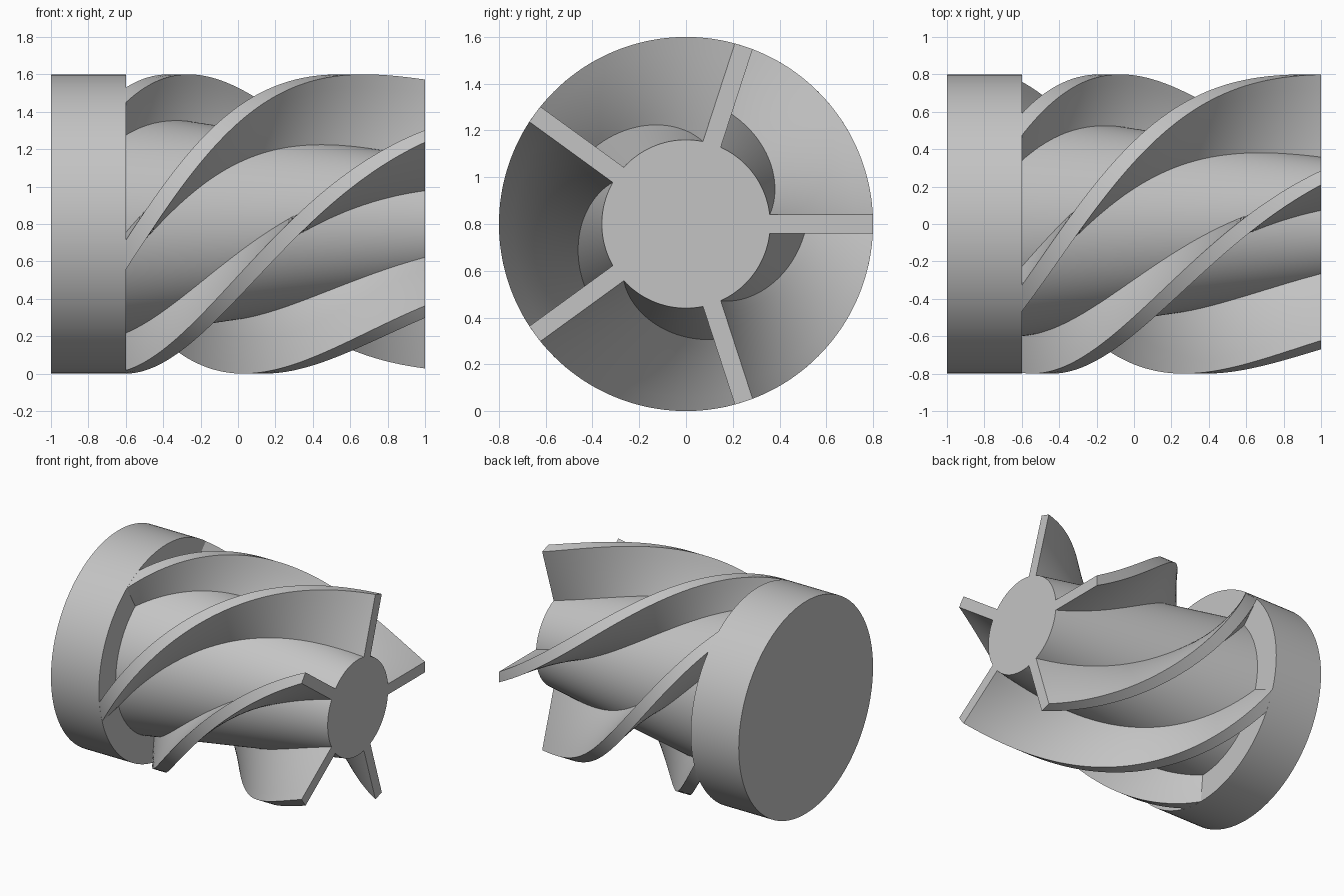
import bpy
import bmesh
from math import sin, cos, pi, radians, sqrt

RADIUS = 0.8          # outer radius of collar and blades
X_TIP, X_BASE = 1.0, -0.6
CORE_TIP, CORE_BASE = 0.36, 0.6
BLADES = 5
STEPS = 80            # slices along each blade
RADIAL = 6            # divisions from core to blade edge

cube = bpy.data.objects.get("Cube")
if cube:
    bpy.data.objects.remove(cube, do_unlink=True)

steel = bpy.data.materials.new("grey_steel")
steel.use_nodes = True
GREY = (0.55, 0.55, 0.55, 1)
steel.diffuse_color = GREY
steel.node_tree.nodes["Principled BSDF"].inputs["Base Color"].default_value = GREY


def loft(name, rings):
    """Skin a list of closed rings and cap both ends."""
    bm = bmesh.new()
    loops = [[bm.verts.new(p) for p in ring] for ring in rings]
    for a, b in zip(loops, loops[1:]):
        for i in range(len(a)):
            j = (i + 1) % len(a)
            bm.faces.new((a[i], a[j], b[j], b[i]))
    bm.faces.new(loops[0])
    bm.faces.new(loops[-1])
    bmesh.ops.recalc_face_normals(bm, faces=bm.faces)
    mesh = bpy.data.meshes.new(name)
    bm.to_mesh(mesh)
    bm.free()
    mesh.materials.append(steel)
    obj = bpy.data.objects.new(name, mesh)
    bpy.context.collection.objects.link(obj)
    bpy.ops.object.select_all(action='DESELECT')
    obj.select_set(True)
    bpy.context.view_layer.objects.active = obj
    bpy.ops.object.shade_smooth_by_angle(angle=radians(30))
    return obj


def circle(x, r, sides=128):
    return [(x, r * cos(2 * pi * i / sides), RADIUS + r * sin(2 * pi * i / sides))
            for i in range(sides)]


def blade_section(u, start):
    """Cross-section at u (0 at the tip, 1 at the collar): the twist quickens
    and the blade thickens toward the collar."""
    x = X_TIP + (X_BASE - X_TIP) * u
    angle = start + radians(60) * (u + u * u)
    half = 0.04 + 0.04 * u
    inner = CORE_TIP + (CORE_BASE - CORE_TIP) * u - 0.03
    outer = sqrt(RADIUS ** 2 - half ** 2)
    radii = [inner + (outer - inner) * k / RADIAL for k in range(RADIAL + 1)]
    outline = [(r, -half) for r in radii] + [(RADIUS, 0)]
    outline += [(r, half) for r in reversed(radii)]
    return [(x, r * cos(angle) - t * sin(angle),
             RADIUS + r * sin(angle) + t * cos(angle)) for r, t in outline]


# Round collar at the closed end
loft("collar", [circle(-1, RADIUS), circle(X_BASE, RADIUS)])

# Tapered core running to the tip
loft("core", [circle(X_BASE, CORE_BASE), circle(X_TIP, CORE_TIP)])

# Spiral blades
for n in range(BLADES):
    start = 2 * pi * n / BLADES
    loft(f"blade_{n + 1}", [blade_section(i / STEPS, start) for i in range(STEPS + 1)])
